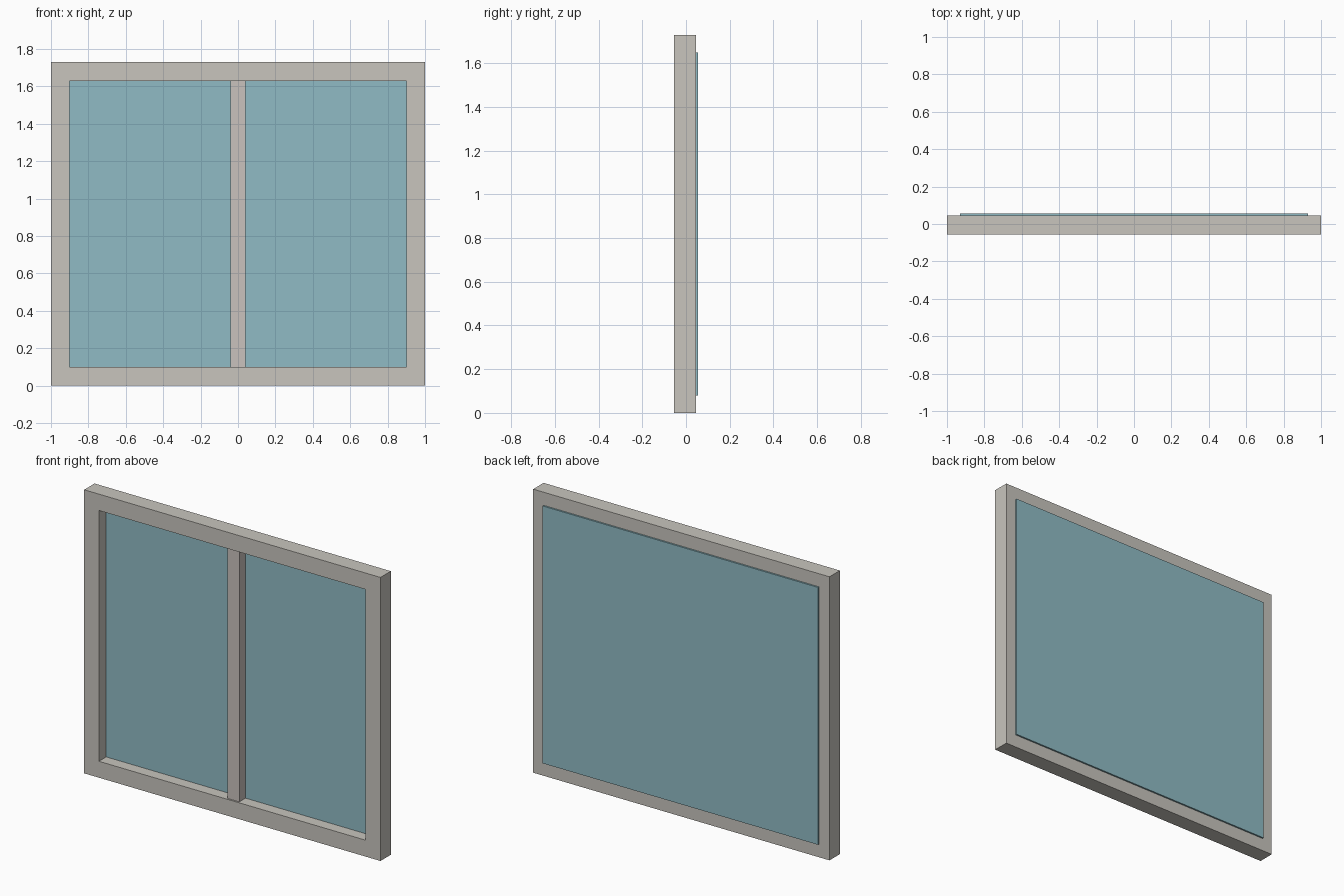
import bpy
import bmesh

cube = bpy.data.objects.get("Cube")
if cube:
    bpy.data.objects.remove(cube, do_unlink=True)

WIDTH, HEIGHT, BORDER = 2.0, 1.73, 0.10
FRONT, BACK = -0.055, 0.045


def make_material(name, colour):
    mat = bpy.data.materials.new(name)
    mat.use_nodes = True
    mat.diffuse_color = (*colour, 1)
    mat.node_tree.nodes["Principled BSDF"].inputs["Base Color"].default_value = (*colour, 1)
    return mat


def add_object(name, bm, mat):
    bmesh.ops.recalc_face_normals(bm, faces=bm.faces[:])
    mesh = bpy.data.meshes.new(name)
    bm.to_mesh(mesh)
    bm.free()
    mesh.materials.append(mat)
    obj = bpy.data.objects.new(name, mesh)
    bpy.context.collection.objects.link(obj)
    return obj


def add_box(name, low, high, mat):
    bm = bmesh.new()
    bmesh.ops.create_cube(bm, size=1)
    for v in bm.verts:
        v.co = [(a + b) / 2 + c * (b - a) for a, b, c in zip(low, high, v.co)]
    return add_object(name, bm, mat)


def add_frame(name, mat):
    # Sweep a rectangular section around the four corners
    bm = bmesh.new()
    rings = []
    for sx, top in ((-1, 0), (1, 0), (1, 1), (-1, 1)):
        ring = []
        for inset, y in ((0, FRONT), (BORDER, FRONT), (BORDER, BACK), (0, BACK)):
            z = HEIGHT - inset if top else inset
            ring.append(bm.verts.new((sx * (WIDTH / 2 - inset), y, z)))
        rings.append(ring)
    for i in range(4):
        a, b = rings[i], rings[(i + 1) % 4]
        for j in range(4):
            k = (j + 1) % 4
            bm.faces.new((a[j], b[j], b[k], a[k]))
    return add_object(name, bm, mat)


frame_mat = make_material("warm grey frame", (0.58, 0.56, 0.515))
mullion_mat = make_material("pinkish grey mullion", (0.585, 0.54, 0.51))
glass_mat = make_material("pale blue glass", (0.28, 0.50, 0.555))

# Outer frame
add_frame("window_frame", frame_mat)

# Centre bar, set slightly back from the frame front
add_box("centre_mullion", (-0.04, FRONT + 0.01, BORDER),
        (0.04, 0.02, HEIGHT - BORDER), mullion_mat)

# Glass sheet, let into the frame and standing just proud of its back
add_box("glass_pane", (-0.93, 0.015, 0.08), (0.93, 0.055, HEIGHT - 0.08), glass_mat)
